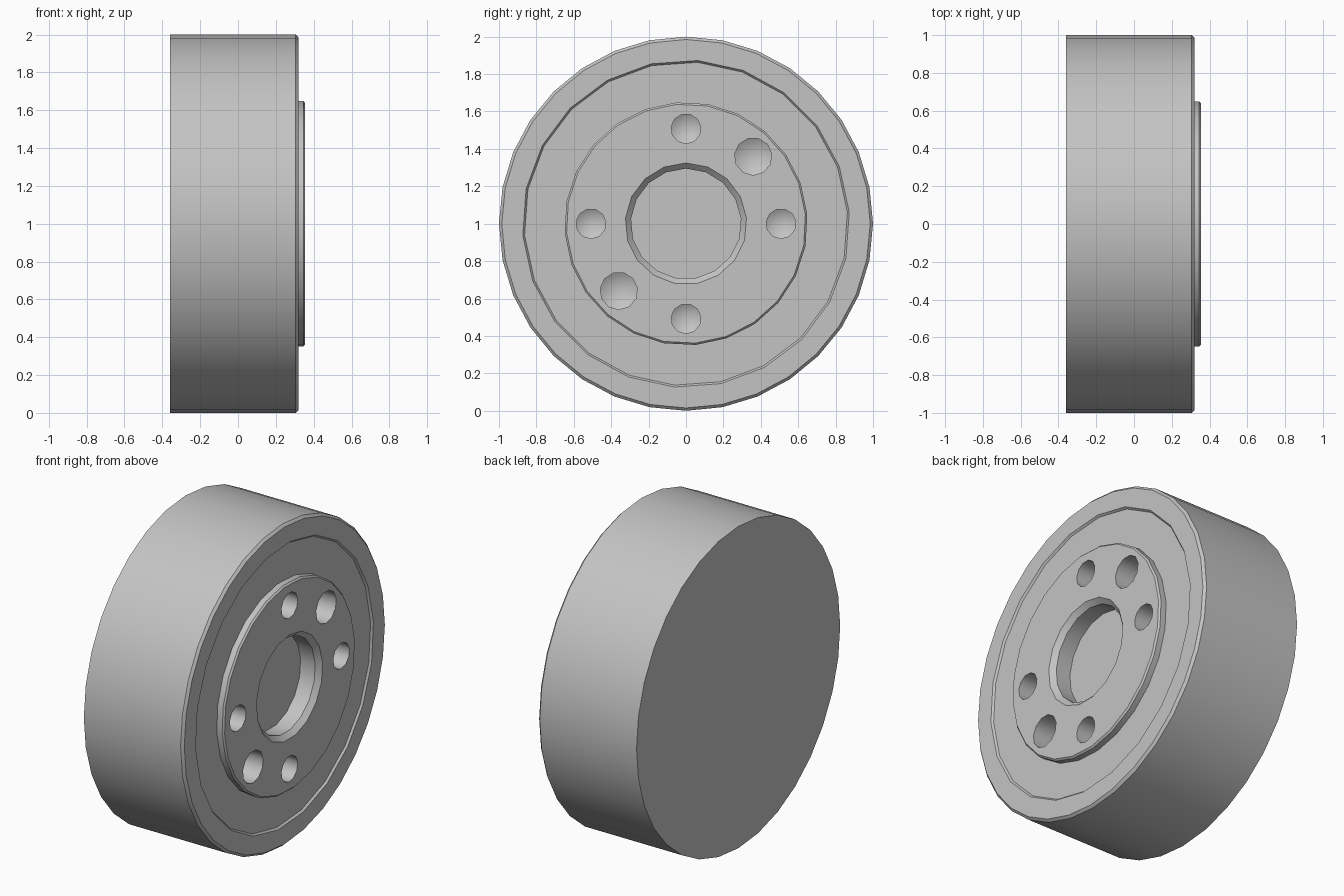
import bpy, bmesh
from math import pi, sin, cos, radians

if "Cube" in bpy.data.objects:
    bpy.data.objects.remove(bpy.data.objects["Cube"])

grey = bpy.data.materials.new("plain grey")
grey.use_nodes = True
colour = (0.55, 0.55, 0.55, 1)
grey.diffuse_color = colour
grey.node_tree.nodes["Principled BSDF"].inputs["Base Color"].default_value = colour


def lathe(name, profile, sides, y=0, z=1, turn=0):
    """Closed solid turned about the x axis from (x, radius) points."""
    bm = bmesh.new()
    rings = []
    for x, r in profile:
        if r == 0:
            rings.append([bm.verts.new((x, y, z))] * sides)
        else:
            angles = [2 * pi * (i + turn) / sides for i in range(sides)]
            rings.append([bm.verts.new((x, y + r * cos(a), z + r * sin(a))) for a in angles])
    for a, b in zip(rings, rings[1:]):
        for i in range(sides):
            j = (i + 1) % sides
            bm.faces.new(list(dict.fromkeys((a[i], a[j], b[j], b[i]))))
    for ring in (rings[0], rings[-1]):
        if ring[0] is not ring[1]:
            bm.faces.new(ring)
    bmesh.ops.recalc_face_normals(bm, faces=bm.faces)
    mesh = bpy.data.meshes.new(name)
    bm.to_mesh(mesh)
    bm.free()
    mesh.materials.append(grey)
    obj = bpy.data.objects.new(name, mesh)
    bpy.context.collection.objects.link(obj)
    return obj


def combine(target, tool, operation):
    """Apply a boolean and discard the tool."""
    bpy.context.view_layer.objects.active = target
    mod = target.modifiers.new("combine", 'BOOLEAN')
    mod.operation, mod.solver, mod.object = operation, 'EXACT', tool
    bpy.ops.object.modifier_apply(modifier=mod.name)
    bpy.data.objects.remove(tool)


# Drum with a chamfered front rim
drum = lathe("wheel_drum", [(-0.36, 1), (0.305, 1), (0.32, 0.985)], 32)

# Shallow recess inside the rim
FLOOR = 0.308
combine(drum, lathe("recess", [(FLOOR, 0.865), (0.32, 0.875), (0.4, 0.875)], 22, turn=0.25), 'DIFFERENCE')

# Raised hub plate
combine(drum, lathe("hub_plate", [(0.25, 0.65), (0.345, 0.65), (0.355, 0.64)], 24, turn=0.3), 'UNION')

# Chamfered centre bore
bore = [(0.225, 0.295), (0.325, 0.295), (0.355, 0.325), (0.4, 0.325)]
combine(drum, lathe("centre_bore", bore, 17, turn=0.25), 'DIFFERENCE')

# Drilled holes with conical ends: four small, two large on the diagonal
for angle in (0, 45, 90, 180, 225, 270):
    r = 0.1 if angle % 90 else 0.08
    a = radians(angle)
    drill = [(0.1 - 0.6 * r, 0), (0.1, r), (0.4, r)]
    hole = lathe("bolt_hole", drill, 11, 0.508 * cos(a), 1 + 0.508 * sin(a), 0.25)
    combine(drum, hole, 'DIFFERENCE')

# Smooth walls with crisp edges
bpy.ops.object.select_all(action='DESELECT')
drum.select_set(True)
bpy.context.view_layer.objects.active = drum
bpy.ops.object.shade_smooth_by_angle(angle=radians(36))
